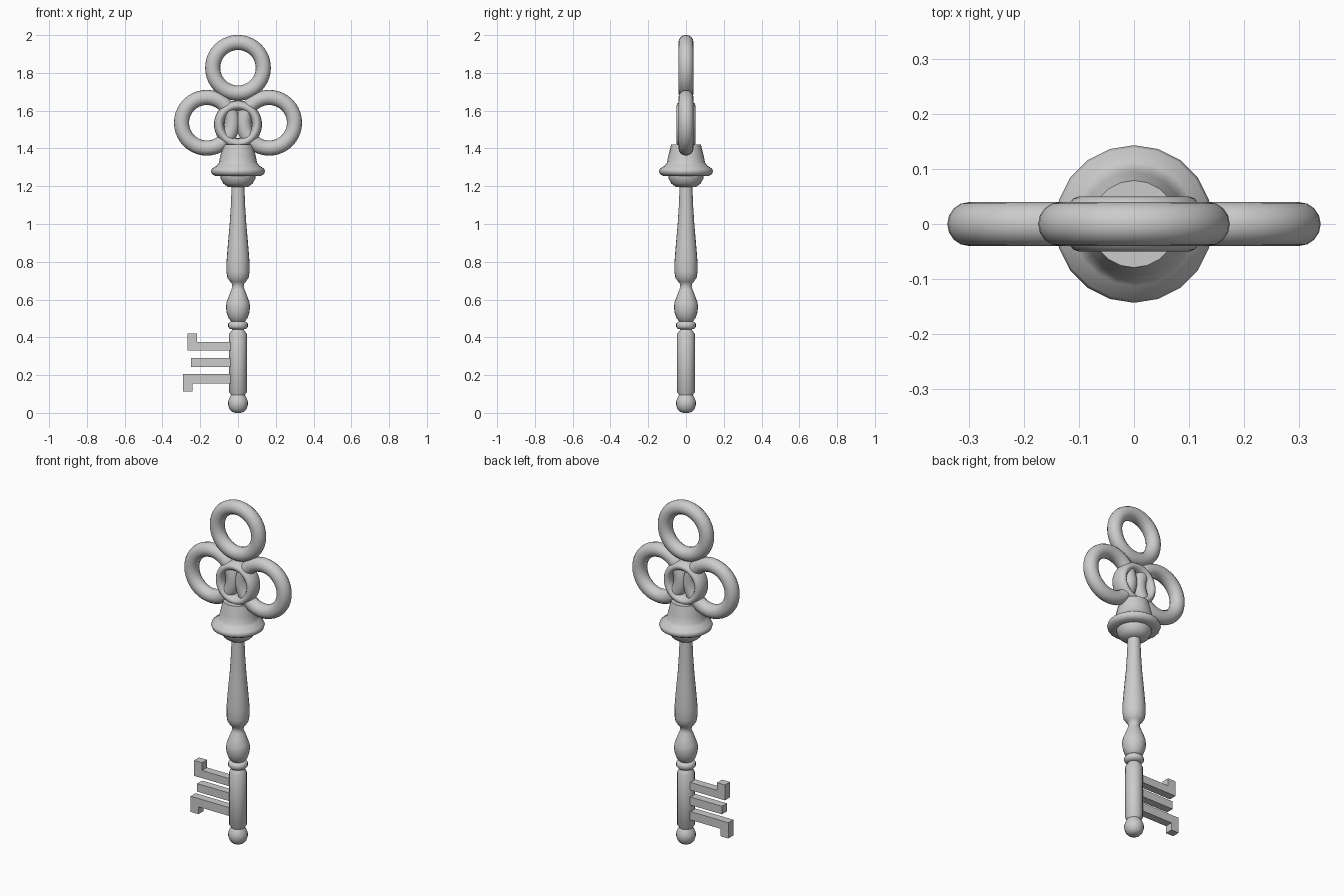
import bpy, bmesh, math

if "Cube" in bpy.data.objects:
    bpy.data.objects.remove(bpy.data.objects["Cube"])


def finish(name, bm, angle=40):
    bmesh.ops.recalc_face_normals(bm, faces=bm.faces)
    me = bpy.data.meshes.new(name)
    bm.to_mesh(me)
    bm.free()
    ob = bpy.data.objects.new(name, me)
    bpy.context.collection.objects.link(ob)
    bpy.ops.object.select_all(action='DESELECT')
    ob.select_set(True)
    bpy.context.view_layer.objects.active = ob
    bpy.ops.object.shade_smooth_by_angle(angle=math.radians(angle))
    return ob


def lathe(name, profile, sides=20):
    """Solid of revolution about z from (radius, height) pairs, with capped ends."""
    bm = bmesh.new()
    rings = []
    for r, z in profile:
        rings.append([bm.verts.new((r * math.sin(2 * math.pi * i / sides),
                                    r * math.cos(2 * math.pi * i / sides), z))
                      for i in range(sides)])
    for a, b in zip(rings, rings[1:]):
        for i in range(sides):
            j = (i + 1) % sides
            bm.faces.new((a[i], a[j], b[j], b[i]))
    bm.faces.new(rings[0])
    bm.faces.new(rings[-1])
    return finish(name, bm)


def ring(name, x, z, major, radial, depth, n=40, m=16):
    """Ring facing -y with an elliptical cross-section."""
    bm = bmesh.new()
    grid = []
    for i in range(n):
        a = 2 * math.pi * i / n
        row = []
        for k in range(m):
            b = 2 * math.pi * k / m
            r = major + radial * math.cos(b)
            row.append(bm.verts.new((x + r * math.cos(a), depth * math.sin(b), z + r * math.sin(a))))
        grid.append(row)
    for i in range(n):
        p, q = grid[i], grid[(i + 1) % n]
        for k in range(m):
            l = (k + 1) % m
            bm.faces.new((p[k], q[k], q[l], p[l]))
    return finish(name, bm, 60)


def tooth(name, outline, half=0.023):
    """Flat bit extruded through y from an (x, z) outline."""
    bm = bmesh.new()
    f = bm.faces.new([bm.verts.new((x, -half, z)) for x, z in outline])
    ext = bmesh.ops.extrude_face_region(bm, geom=[f])
    for v in ext['geom']:
        if isinstance(v, bmesh.types.BMVert):
            v.co.y = half
    return finish(name, bm, 30)


# Trefoil bow
ring("bow_ring_top", 0, 1.827, 0.134, 0.04, 0.04)
for side, sx in (("left", -1), ("right", 1)):
    ring("bow_ring_" + side, sx * 0.165, 1.536, 0.134, 0.04, 0.04)
ring("bow_ring_centre", 0, 1.527, 0.1, 0.027, 0.05)

# Flared collar under the bow
lathe("collar", [(0.055, 1.197), (0.078, 1.215), (0.092, 1.24), (0.094, 1.253), (0.122, 1.255),
                 (0.138, 1.265), (0.143, 1.28), (0.138, 1.293), (0.112, 1.31), (0.101, 1.325),
                 (0.094, 1.36), (0.079, 1.42)])

# Turned shank
lathe("shank", [(0.034, 1.21), (0.037, 1.11), (0.044, 1.0), (0.053, 0.9), (0.061, 0.8),
                (0.061, 0.745), (0.056, 0.715), (0.042, 0.695), (0.033, 0.685), (0.03, 0.665),
                (0.035, 0.653), (0.048, 0.62), (0.061, 0.585), (0.064, 0.56), (0.06, 0.53),
                (0.05, 0.5), (0.036, 0.485), (0.046, 0.48), (0.052, 0.472), (0.052, 0.455),
                (0.045, 0.446), (0.03, 0.442), (0.034, 0.435), (0.047, 0.415)])

# Barrel and ball tip
lathe("barrel", [(0.034, 0.437), (0.047, 0.417), (0.047, 0.11), (0.036, 0.095), (0.036, 0.083)])
lathe("ball_tip", [(0.036, 0.095), (0.046, 0.078), (0.052, 0.06), (0.052, 0.042),
                   (0.045, 0.02), (0.032, 0.006), (0.015, 0.0)])

# Teeth of the bit
tooth("tooth_top", [(-0.02, 0.33), (-0.02, 0.375), (-0.217, 0.375), (-0.217, 0.42), (-0.268, 0.42), (-0.268, 0.33)])
tooth("tooth_middle", [(-0.02, 0.243), (-0.02, 0.29), (-0.248, 0.29), (-0.248, 0.243)])
tooth("tooth_bottom", [(-0.02, 0.156), (-0.02, 0.205), (-0.29, 0.205), (-0.29, 0.113), (-0.24, 0.113), (-0.24, 0.156)])
